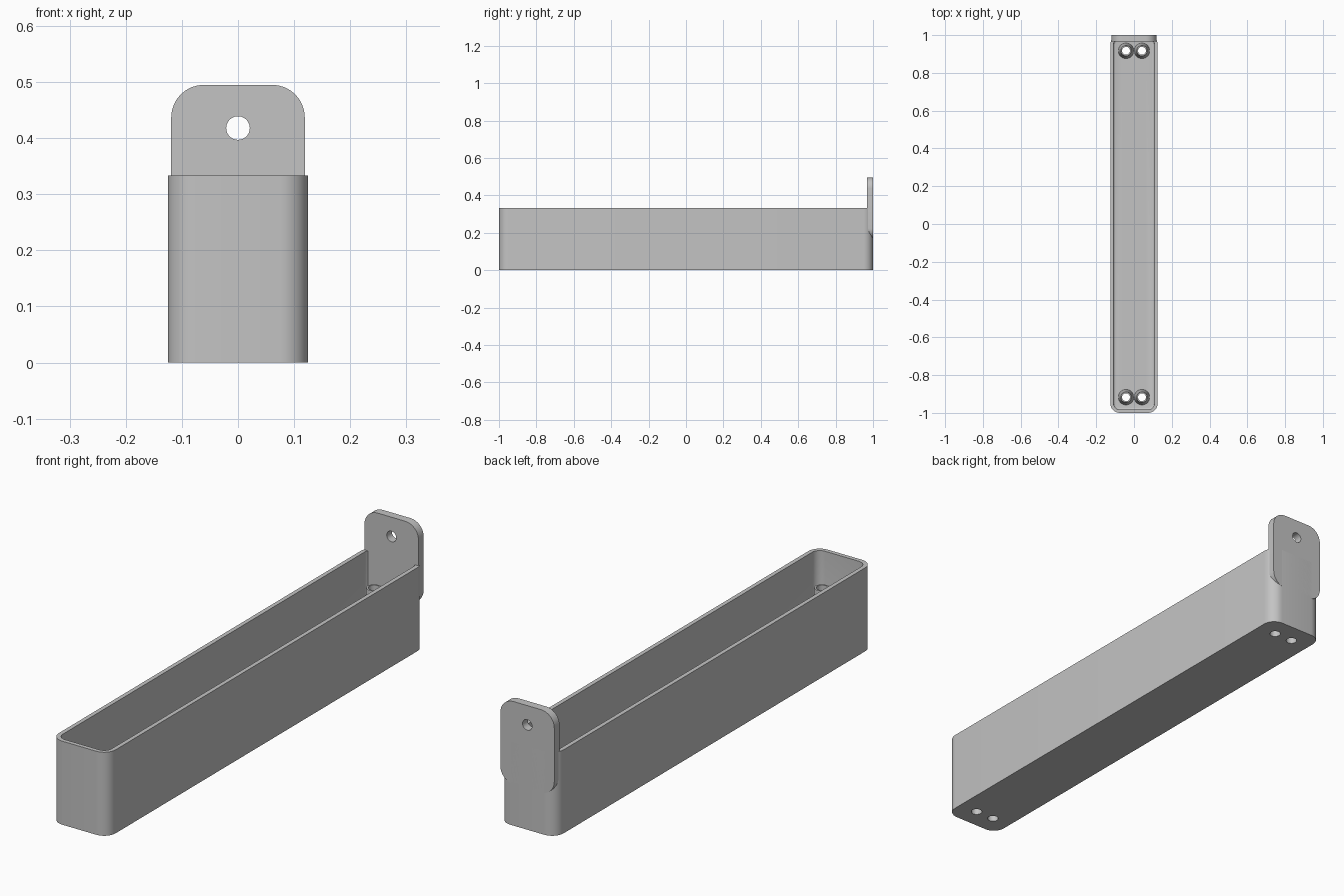
import bpy, bmesh, math

cube = bpy.data.objects.get("Cube")
if cube:
    bpy.data.objects.remove(cube, do_unlink=True)

grey = bpy.data.materials.new("light_grey")
grey.use_nodes = True
COLOUR = (0.55, 0.55, 0.55, 1)
grey.diffuse_color = COLOUR
grey.node_tree.nodes["Principled BSDF"].inputs["Base Color"].default_value = COLOUR

WALL, HEIGHT, HOLE = 0.017, 0.333, 0.021


def rounded_rect(hx, hy, r, steps=8):
    """Counter-clockwise outline of a rectangle with round corners."""
    pts = []
    for q, (sx, sy) in enumerate([(1, 1), (-1, 1), (-1, -1), (1, -1)]):
        for i in range(steps + 1):
            a = math.pi / 2 * (q + i / steps)
            pts.append((sx * (hx - r) + r * math.cos(a), sy * (hy - r) + r * math.sin(a)))
    return pts


def circle(r, n=40):
    return [(r * math.cos(2 * math.pi * i / n), r * math.sin(2 * math.pi * i / n)) for i in range(n)]


def loft(name, rings, closed=False):
    """Skin a list of (outline, z) rings, capped or joined end to end."""
    bm = bmesh.new()
    loops = [[bm.verts.new((x, y, z)) for x, y in outline] for outline, z in rings]
    pairs = list(zip(loops, loops[1:]))
    if closed:
        pairs.append((loops[-1], loops[0]))
    else:
        bm.faces.new(loops[0])
        bm.faces.new(loops[-1])
    for a, b in pairs:
        for i in range(len(a)):
            j = (i + 1) % len(a)
            bm.faces.new((a[i], a[j], b[j], b[i]))
    bmesh.ops.recalc_face_normals(bm, faces=bm.faces)
    mesh = bpy.data.meshes.new(name)
    bm.to_mesh(mesh)
    bm.free()
    mesh.materials.append(grey)
    obj = bpy.data.objects.new(name, mesh)
    bpy.context.collection.objects.link(obj)
    return obj


def activate(obj):
    bpy.ops.object.select_all(action='DESELECT')
    obj.select_set(True)
    bpy.context.view_layer.objects.active = obj


def drill(obj, x, y):
    """Cut a round hole along the local z axis of a part."""
    cutter = loft("hole_cutter", [(circle(HOLE), -0.1), (circle(HOLE), 0.1)])
    cutter.location = (x, y, 0)
    cutter.hide_render = True
    activate(obj)
    mod = obj.modifiers.new("hole", 'BOOLEAN')
    mod.operation, mod.solver, mod.object = 'DIFFERENCE', 'EXACT', cutter
    bpy.ops.object.modifier_apply(modifier=mod.name)
    bpy.data.objects.remove(cutter, do_unlink=True)


def smooth(obj):
    activate(obj)
    bpy.ops.object.shade_smooth_by_angle(angle=math.radians(30))


# Long open tray with round corners and a small fillet around the floor
def tray_ring(inset, z):
    return rounded_rect(0.125 - inset, 1 - inset, 0.05 - inset), z


FILLET = 0.01
rings = [tray_ring(0, 0), tray_ring(0, HEIGHT), tray_ring(WALL, HEIGHT)]
for k in range(5):
    a = math.pi / 2 * k / 4
    rings.append(tray_ring(WALL + FILLET * (1 - math.cos(a)), WALL + FILLET * (1 - math.sin(a))))
tray = loft("tray", rings)

# Pairs of tapered drain tubes at both ends, open through the floor
for y, end in ((-0.917, "front"), (0.917, "back")):
    for x, side in ((-0.042, "right"), (0.042, "left")):
        drill(tray, x, y)
        tube = loft(f"drain_tube_{end}_{side}",
                    [(circle(0.041), WALL), (circle(0.028), 0.222),
                     (circle(HOLE), 0.222), (circle(HOLE), WALL)], closed=True)
        tube.location = (x, y, 0)
        smooth(tube)
smooth(tray)

# Upright hanging plate with a screw hole at the back
plate_outline = rounded_rect(0.119, 0.165, 0.058)
plate = loft("hanging_plate", [(plate_outline, 0), (plate_outline, 0.033)])
drill(plate, 0, 0.088)
plate.rotation_euler.x = math.pi / 2
plate.location = (0, 1, 0.33)
smooth(plate)
